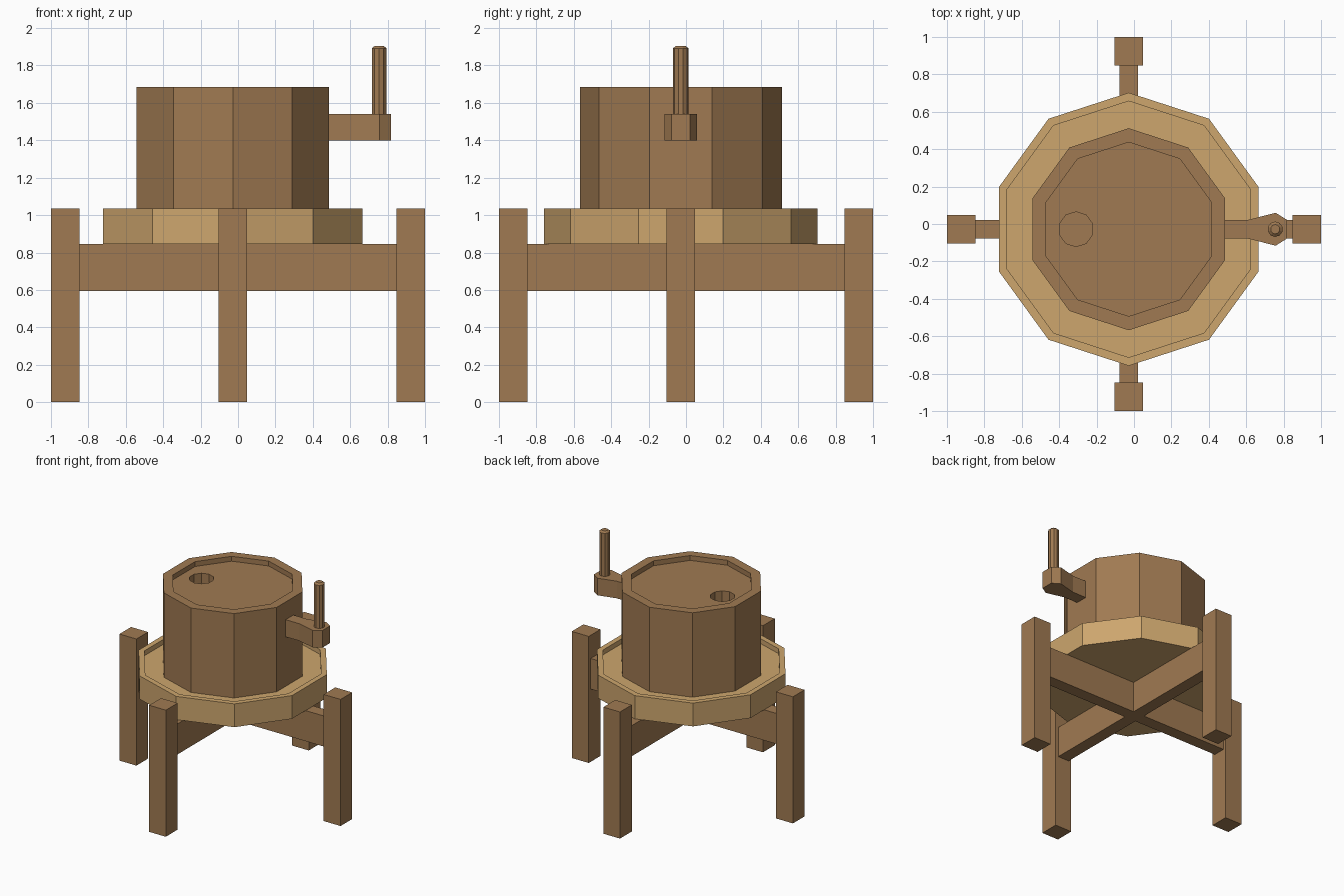
import bpy, bmesh, math

if "Cube" in bpy.data.objects:
    bpy.data.objects.remove(bpy.data.objects["Cube"])

C = -0.028            # shared centre of the mill on x and y
SIDES = 10


def material(name, rgb):
    m = bpy.data.materials.new(name)
    m.diffuse_color = (*rgb, 1)
    m.use_nodes = True
    m.node_tree.nodes["Principled BSDF"].inputs["Base Color"].default_value = m.diffuse_color
    return m


brown = material("brown wood", (0.352, 0.195, 0.084))
tan = material("tan wood", (0.610, 0.380, 0.155))


def finish(name, bm, mat):
    bmesh.ops.recalc_face_normals(bm, faces=bm.faces)
    mesh = bpy.data.meshes.new(name)
    bm.to_mesh(mesh)
    bm.free()
    mesh.materials.append(mat)
    obj = bpy.data.objects.new(name, mesh)
    bpy.context.collection.objects.link(obj)
    return obj


def box(name, lo, hi, mat):
    bm = bmesh.new()
    bmesh.ops.create_cube(bm, size=1)
    for v in bm.verts:
        v.co = [(a + b) / 2 + c * (b - a) for a, b, c in zip(lo, hi, v.co)]
    return finish(name, bm, mat)


def turned(name, x, y, profile, mat):
    """Closed ten-sided solid from (radius, z) rings, capped at both ends."""
    bm = bmesh.new()
    rings = []
    for r, z in profile:
        angles = [math.pi / 2 + math.tau * i / SIDES for i in range(SIDES)]
        rings.append([bm.verts.new((x + r * math.cos(a), y + r * math.sin(a), z)) for a in angles])
    for low, high in zip(rings, rings[1:]):
        for i in range(SIDES):
            j = (i + 1) % SIDES
            bm.faces.new((low[i], low[j], high[j], high[i]))
    bm.faces.new(rings[0])
    bm.faces.new(rings[-1])
    return finish(name, bm, mat)


def prism(name, outline, z0, z1, mat):
    bm = bmesh.new()
    base = bm.faces.new([bm.verts.new((x, y, z0)) for x, y in outline])
    top = bmesh.ops.extrude_face_region(bm, geom=[base])["geom"]
    for v in top:
        if isinstance(v, bmesh.types.BMVert):
            v.co.z = z1
    return finish(name, bm, mat)


# Four square legs
w = 0.075
for side, (a, b) in {"low": (-1, -0.847), "high": (0.847, 1)}.items():
    box(f"leg_x_{side}", (a, C - w, 0), (b, C + w, 1.035), brown)
    box(f"leg_y_{side}", (C - w, a, 0), (C + w, b, 1.035), brown)

# Crossed beams between the legs
w = 0.05
box("beam_x", (-0.847, C - w, 0.595), (0.847, C + w, 0.845), brown)
box("beam_y", (C - w, -0.847, 0.595), (C + w, 0.847, 0.845), brown)

# Rimmed tray carrying the grinding drum
turned("tray", C, C, [(0.73, 0.845), (0.73, 1.035), (0.685, 1.035), (0.685, 0.995)], tan)

# Drum with a shallow recessed top
drum = turned("drum", C, C, [(0.54, 0.995), (0.54, 1.685), (0.465, 1.685), (0.465, 1.645)], brown)

# Feed hole cut into the drum
cutter = turned("hole_cutter", -0.31, C, [(0.093, 1.25), (0.093, 1.8)], brown)
cut = drum.modifiers.new("feed_hole", "BOOLEAN")
cut.operation = "DIFFERENCE"
cut.solver = "EXACT"
cut.object = cutter
bpy.context.view_layer.objects.active = drum
bpy.ops.object.modifier_apply(modifier=cut.name)
bpy.data.objects.remove(cutter)

# Crank arm with a widened end, and its upright grip
half = [(0.47, 0.05), (0.61, 0.05), (0.757, 0.088), (0.818, 0.05)]
outline = [(x, C - d) for x, d in half] + [(x, C + d) for x, d in reversed(half)]
prism("crank_arm", outline, 1.40, 1.54, brown)
turned("crank_grip", 0.755, C, [(0.041, 1.53), (0.041, 1.892), (0.025, 1.905)], brown)
